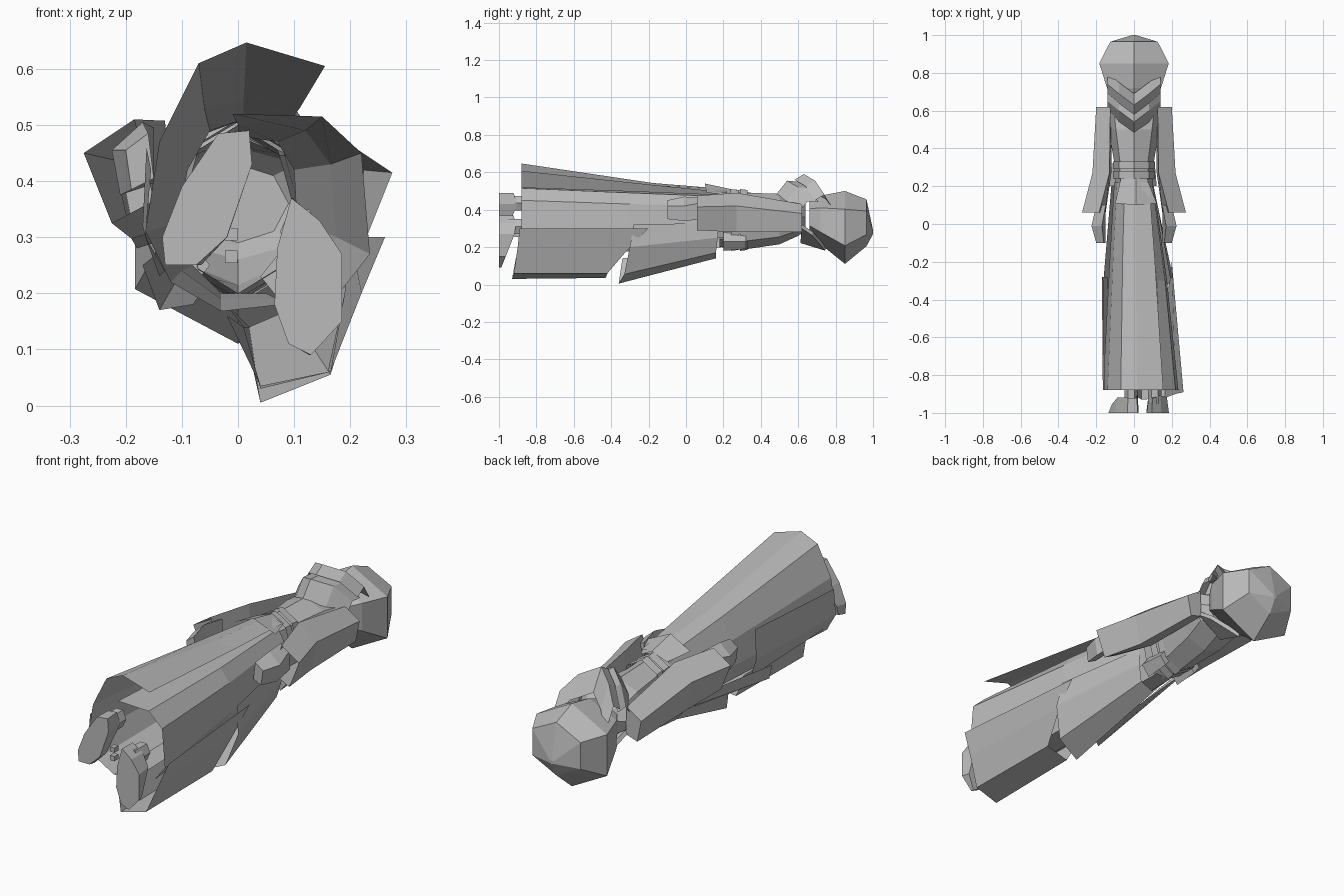
import bpy, bmesh, math

cube = bpy.data.objects.get("Cube")
if cube:
    bpy.data.objects.remove(cube, do_unlink=True)

cloth = bpy.data.materials.new("plain grey")
cloth.use_nodes = True
grey = (.5, .5, .5, 1)
cloth.diffuse_color = grey
cloth.node_tree.nodes["Principled BSDF"].inputs["Base Color"].default_value = grey


def loft(name, rows, closed=True, start_cap=False, end_cap=False):
    """Skin a list of equal point rows, as a tube or as an open sheet."""
    bm = bmesh.new()
    grid = [[bm.verts.new(point) for point in row] for row in rows]
    count = len(grid[0])
    for lower, upper in zip(grid, grid[1:]):
        for i in range(count if closed else count - 1):
            j = (i + 1) % count
            bm.faces.new((lower[i], lower[j], upper[j], upper[i]))
    if start_cap:
        bm.faces.new(grid[0])
    if end_cap:
        bm.faces.new(grid[-1])
    bmesh.ops.recalc_face_normals(bm, faces=bm.faces)
    mesh = bpy.data.meshes.new(name)
    bm.to_mesh(mesh)
    bm.free()
    mesh.materials.append(cloth)
    obj = bpy.data.objects.new(name, mesh)
    bpy.context.collection.objects.link(obj)
    return obj


def ring(y, cx, cz, rx, rz, sides=8, turn=0.0):
    """Elliptical cross-section of the lying body."""
    angles = [math.tau * (i + turn) / sides for i in range(sides)]
    return [(cx + rx * math.cos(a), y, cz + rz * math.sin(a)) for a in angles]


def section(y, corners, flip=1, lift=0.0):
    """Hand-placed cross-section, optionally mirrored in x and raised."""
    return [(flip * x, y, z + lift) for x, z in corners]


def hood_ring(y, cz, rx, rz):
    """Six-sided hood section with a ridge along the back."""
    return ring(y, 0, cz, rx, rz, sides=6, turn=.5)


# Hood: large facets, back ridge and a low brow point
loft("hood", [
    hood_ring(.66, .36, .12, .09),
    hood_ring(.72, .345, .165, .13),
    hood_ring(.85, .305, .212, .195),
    hood_ring(.965, .33, .145, .125),
    hood_ring(1, .28, .01, .01),
], start_cap=True, end_cap=True)

# Folded cowl hanging in a V behind the neck
cowl = []
for tip, height in ((.48, .48), (.54, .555), (.60, .55), (.58, .56), (.63, .59), (.69, .49)):
    side = height - .11
    cowl.append([(-.14, tip + .11, side), (-.08, tip + .06, height - .035), (0, tip, height),
                 (.08, tip + .06, height - .035), (.14, tip + .11, side)])
loft("cowl", cowl, closed=False)

# Collar on the chest side
chest_collar = loft("chest_collar", [
    [(-.12, .62, .32), (0, .62, .24), (.12, .62, .32)],
    [(-.10, .68, .28), (0, .75, .20), (.10, .68, .28)],
], closed=False)
thickness = chest_collar.modifiers.new("thickness", "SOLIDIFY")
thickness.thickness = .02

# Torso, open below, and belt
loft("torso", [
    ring(.18, 0, .35, .10, .15),
    ring(.33, 0, .34, .105, .15),
    ring(.50, 0, .35, .135, .135),
    ring(.60, 0, .36, .15, .10),
    ring(.64, 0, .36, .09, .07),
], end_cap=True)
for name, y in (("belt_lower", .24), ("belt_upper", .29)):
    loft(name, [ring(y, 0, .345, .112, .165),
                ring(y + .04, 0, .345, .112, .16)])

# Outer robe wrap: lifted back flap running round the right side and under
loft("robe_wrap", [
    section(-.88, [(.155, .605), (.015, .647), (-.07, .61), (-.14, .47),
                   (-.165, .31), (-.12, .22), (-.03, .168), (.08, .18)]),
    section(-.18, [(.11, .53), (.01, .543), (-.06, .53), (-.11, .43),
                   (-.128, .32), (-.10, .24), (-.03, .19), (.07, .19)]),
    section(.22, [(.08, .49), (.01, .51), (-.05, .49), (-.09, .42),
                  (-.105, .33), (-.08, .25), (-.03, .20), (.05, .20)]),
], closed=False)

# Under layer covering the left side
loft("robe_left", [
    section(-.88, [(-.01, .52), (.15, .515), (.22, .45), (.235, .27), (.18, .20)]),
    section(-.30, [(0, .50), (.12, .49), (.165, .43), (.175, .30), (.14, .21)]),
    section(.20, [(0, .48), (.07, .47), (.10, .42), (.105, .33), (.09, .25)]),
], closed=False)

# Loose strips on the trailing side
loft("side_strip", [
    section(-.88, [(-.155, .42), (-.165, .30), (-.13, .24)]),
    section(-.28, [(-.163, .46), (-.17, .32), (-.14, .23)]),
], closed=False)
loft("side_tail", [
    [(-.17, -.40, .25), (-.14, -.42, .17), (-.08, -.38, .18)],
    [(-.12, .20, .29), (-.10, .20, .24), (-.06, .20, .21)],
], closed=False)

# Short sash tail below the belt
loft("sash_tail", [
    [(-.10, .11, .49), (.01, .10, .54), (.12, .11, .49)],
    [(-.07, .24, .48), (.01, .24, .51), (.07, .24, .48)],
], closed=False)

# Lifted front panels, stepping over the leading knee
loft("thigh_panel", [
    [(.01, -.34, .14), (.04, -.36, .005), (.165, -.33, .055), (.21, -.30, .20), (.19, -.28, .32)],
    [(-.03, .16, .19), (.02, .16, .14), (.09, .16, .17), (.11, .17, .25), (.11, .17, .33)],
], closed=False)
loft("shin_panel", [
    [(.01, -.91, .14), (.04, -.93, .03), (.165, -.92, .06), (.22, -.90, .20), (.262, -.89, .30)],
    [(-.02, -.40, .16), (.04, -.43, .035), (.16, -.42, .06), (.19, -.30, .20), (.20, -.20, .30)],
], closed=False)

# Pouches at the waist
for name, x, z in (("pouch_left", .08, .23), ("pouch_right", -.09, .25)):
    loft(name, [ring(.20, x, z, .04, .05, sides=4),
                ring(.32, x, z, .03, .04, sides=4)], start_cap=True, end_cap=True)

# Sleeves and hands
upper_arm = [(.20, .38), (.18, .28), (.12, .30), (.125, .43)]
elbow = [(.22, .42), (.19, .28), (.12, .30), (.13, .49)]
cuff = [(.275, .415), (.225, .29), (.15, .33), (.185, .475)]
palm = [(.20, .44), (.20, .35), (.15, .36), (.15, .46)]
knuckles = [(.225, .42), (.21, .34), (.15, .37), (.17, .47)]
fingers = [(.20, .42), (.19, .35), (.15, .37), (.16, .45)]
for side, flip, lift in (("left", 1, 0), ("right", -1, .035)):
    loft(side + "_sleeve", [
        section(.06, cuff, flip, lift),
        section(.27, elbow, flip, lift * .5),
        section(.62, upper_arm, flip),
    ], end_cap=True)
    loft(side + "_hand", [
        section(-.10, fingers, flip, lift),
        section(-.01, knuckles, flip, lift),
        section(.10, palm, flip, lift),
    ], start_cap=True, end_cap=True)

# Shoes: flat sole, low toe and a raised heel block
left_sole = [(.095, .37), (.145, .33), (.185, .27), (.185, .15),
             (.13, .09), (.09, .11), (.065, .18), (.07, .28)]
right_sole = [(-.035, .485), (.02, .49), (.025, .43), (-.02, .30),
              (-.075, .25), (-.13, .25), (-.135, .30), (-.10, .39)]
for side, outline, heel_x, heel_z in (("left", left_sole, .11, .31),
                                      ("right", right_sole, -.015, .435)):
    instep = [(heel_x + (x - heel_x) * .85, -.90 - abs(z - heel_z) * .4, z) for x, z in outline]
    loft(side + "_shoe", [section(-1, outline), instep], start_cap=True, end_cap=True)
    loft(side + "_ankle", [ring(-.95, heel_x, heel_z, .035, .045, sides=6),
                           ring(-.86, heel_x, heel_z, .035, .045, sides=6)],
         start_cap=True, end_cap=True)

# Small hem beads
for i, z in enumerate((.265, .305)):
    loft("hem_bead_%d" % i, [ring(-.92, -.012, z, .016, .016, sides=4, turn=.5),
                             ring(-.89, -.012, z, .016, .016, sides=4, turn=.5)],
         start_cap=True, end_cap=True)
